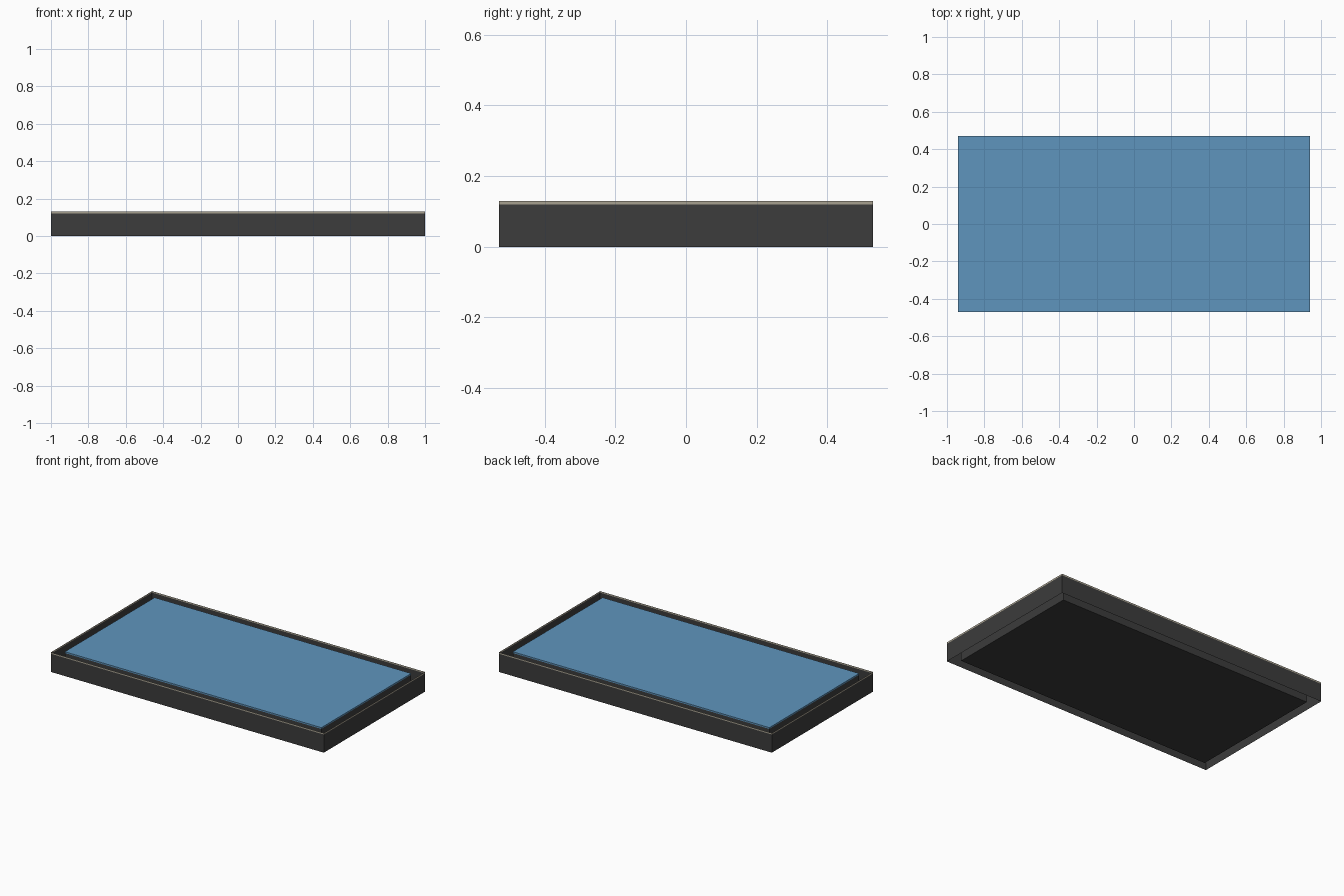
import bpy, bmesh

if "Cube" in bpy.data.objects:
    bpy.data.objects.remove(bpy.data.objects["Cube"])

HX, HY = 1.0, 0.53        # outer casing half sizes
PX, PY = 0.94, 0.47       # inner panel half sizes


def material(name, color):
    m = bpy.data.materials.new(name)
    m.diffuse_color = (*color, 1.0)
    m.use_nodes = True
    m.node_tree.nodes["Principled BSDF"].inputs["Base Color"].default_value = m.diffuse_color
    return m


dark = material("charcoal", (0.045, 0.045, 0.045))
beige = material("warm grey", (0.39, 0.355, 0.28))
blue = material("screen blue", (0.114, 0.30, 0.51))


def block(name, hx, hy, z0, z1, mat, top=True, bottom=True):
    """Box whose top and bottom caps can be left open."""
    bm = bmesh.new()
    bmesh.ops.create_cube(bm, size=1.0)
    for v in bm.verts:
        v.co.x *= 2 * hx
        v.co.y *= 2 * hy
        v.co.z = z1 if v.co.z > 0 else z0
    bm.normal_update()
    caps = [f for f in bm.faces
            if (f.normal.z > 0.5 and not top) or (f.normal.z < -0.5 and not bottom)]
    bmesh.ops.delete(bm, geom=caps, context='FACES')
    mesh = bpy.data.meshes.new(name)
    bm.to_mesh(mesh)
    bm.free()
    mesh.materials.append(mat)
    obj = bpy.data.objects.new(name, mesh)
    bpy.context.collection.objects.link(obj)
    return obj


# Thin open outer walls and the pale rim above them
block("casing_walls", HX, HY, 0.0, 0.12, dark, top=False, bottom=False)
block("casing_rim", HX, HY, 0.12, 0.13, beige, top=False, bottom=False)

# Inner body with the blue screen on top
block("panel_body", PX, PY, 0.0, 0.118, dark, top=False)
block("screen", PX, PY, 0.118, 0.127, blue, bottom=False)
